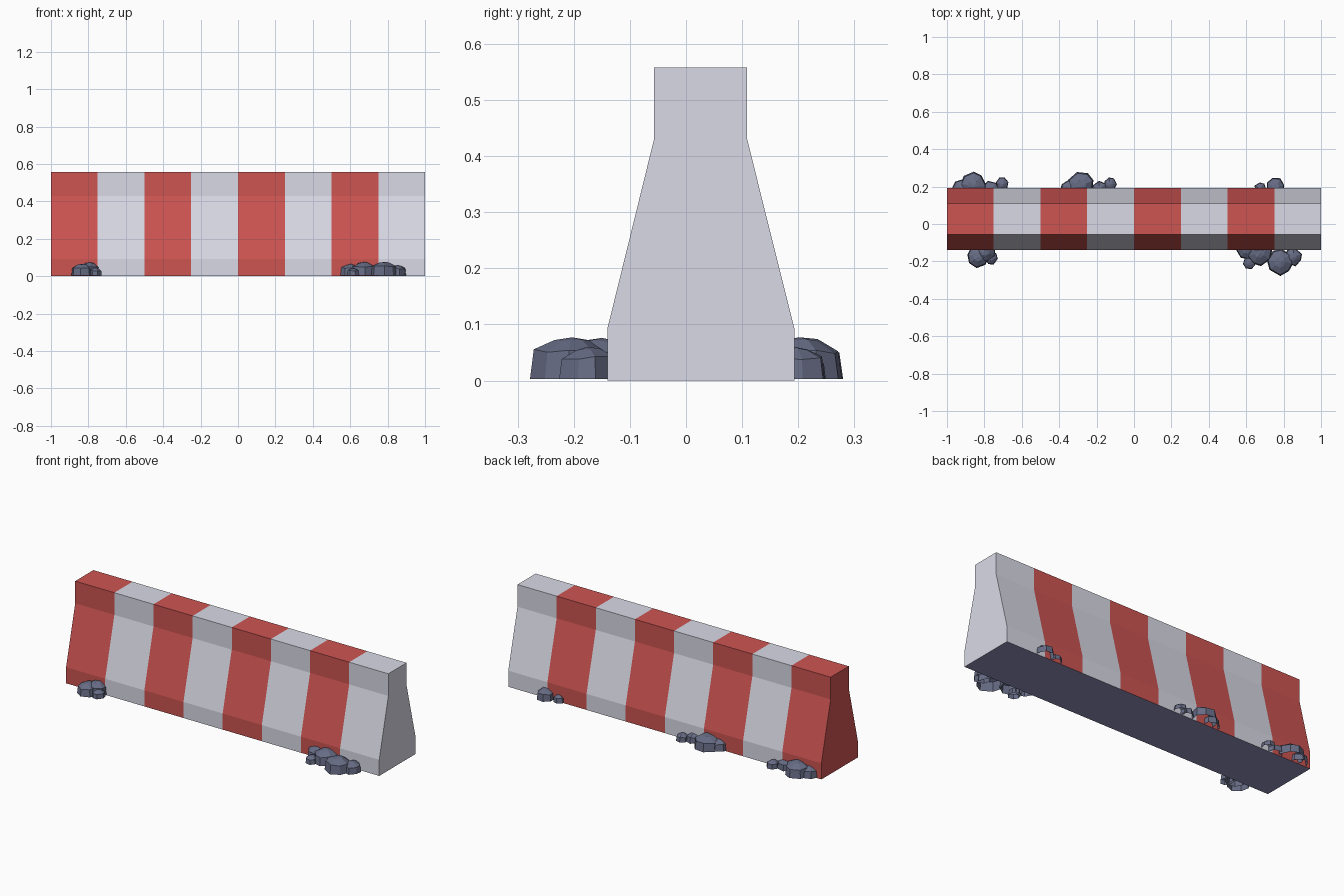
import bpy, bmesh, math, random

if "Cube" in bpy.data.objects:
    bpy.data.objects.remove(bpy.data.objects["Cube"])

random.seed(4)


def material(name, rgb):
    m = bpy.data.materials.new(name)
    m.diffuse_color = (*rgb, 1)
    m.use_nodes = True
    m.node_tree.nodes["Principled BSDF"].inputs["Base Color"].default_value = m.diffuse_color
    return m


RED = material("stripe_red", (0.61, 0.09, 0.085))
WHITE = material("concrete_white", (0.72, 0.72, 0.82))
SLATE = material("rock_slate", (0.135, 0.15, 0.235))
BASE = material("base_grey_blue", (0.29, 0.28, 0.50))


def finish(bm, name, mats):
    bmesh.ops.recalc_face_normals(bm, faces=bm.faces[:])
    me = bpy.data.meshes.new(name)
    bm.to_mesh(me)
    bm.free()
    for m in mats:
        me.materials.append(m)
    ob = bpy.data.objects.new(name, me)
    bpy.context.collection.objects.link(ob)
    return ob


# Barrier: a tapered profile swept along x in eight stripe segments
profile = [(-0.14, 0), (0.193, 0), (0.193, 0.093), (0.109, 0.43),
           (0.109, 0.558), (-0.057, 0.558), (-0.057, 0.43), (-0.14, 0.093)]
bm = bmesh.new()
rings = [[bm.verts.new((-1 + i * 0.25, y, z)) for y, z in profile] for i in range(9)]
for i in range(8):
    for j in range(8):
        k = (j + 1) % 8
        f = bm.faces.new((rings[i][j], rings[i + 1][j], rings[i + 1][k], rings[i][k]))
        f.material_index = 2 if j == 0 else i % 2   # plain underside
bm.faces.new(rings[0]).material_index = 0
bm.faces.new(rings[8]).material_index = 1
finish(bm, "barrier", [RED, WHITE, BASE])


# Rock: open-bottomed faceted lump with steep sides and a low peak
def rock(name, x, y, r, h):
    bm = bmesh.new()
    n = 8 if r > 0.05 else 7
    start = random.uniform(0, math.tau)
    angles = [start + (i + random.uniform(-0.18, 0.18)) * math.tau / n for i in range(n)]
    radii = [r * random.uniform(0.9, 1.0) for _ in angles]
    # stretch so that the rock reaches its full depth away from the wall
    side = 1 if y > 0 else -1
    fit = r / max(q * math.sin(a) * side for a, q in zip(angles, radii))
    loops = []
    for scale, level, jitter in ((1, 0, 0), (0.91, 0.66, 0.06), (0.42, 0.92, 0.04)):
        loops.append([bm.verts.new((x + q * scale * math.cos(a),
                                    y + q * scale * fit * math.sin(a),
                                    0.003 + (h - 0.003) * (level + random.uniform(-jitter, jitter))))
                      for a, q in zip(angles, radii)])
    for lo, hi in zip(loops, loops[1:]):
        for i in range(n):
            k = (i + 1) % n
            bm.faces.new((lo[i], lo[k], hi[k], hi[i]))
    peak = bm.verts.new((x + r * 0.1, y, h))
    for i in range(n):
        bm.faces.new((loops[2][i], loops[2][(i + 1) % n], peak))
    return finish(bm, name, [SLATE])


# Rock clusters along both feet of the barrier: x, y, radius, height
clusters = {
    "front_left_rock": [(-0.835, -0.175, 0.061, 0.066), (-0.795, -0.145, 0.058, 0.074),
                        (-0.762, -0.181, 0.036, 0.045)],
    "front_right_rock": [(0.78, -0.203, 0.075, 0.077), (0.85, -0.176, 0.05, 0.06),
                         (0.60, -0.135, 0.055, 0.066), (0.67, -0.15, 0.075, 0.076),
                         (0.617, -0.206, 0.036, 0.042)],
    "back_left_rock": [(-0.86, 0.205, 0.075, 0.077), (-0.925, 0.188, 0.05, 0.06),
                       (-0.765, 0.185, 0.046, 0.05), (-0.705, 0.213, 0.036, 0.042)],
    "back_middle_rock": [(-0.285, 0.203, 0.075, 0.077), (-0.345, 0.188, 0.05, 0.06),
                         (-0.185, 0.185, 0.046, 0.05), (-0.127, 0.213, 0.036, 0.042)],
    "back_right_rock": [(0.757, 0.195, 0.052, 0.06), (0.675, 0.188, 0.034, 0.042)],
}
for name, rocks in clusters.items():
    for i, spec in enumerate(rocks):
        rock(f"{name}_{i + 1}", *spec)
